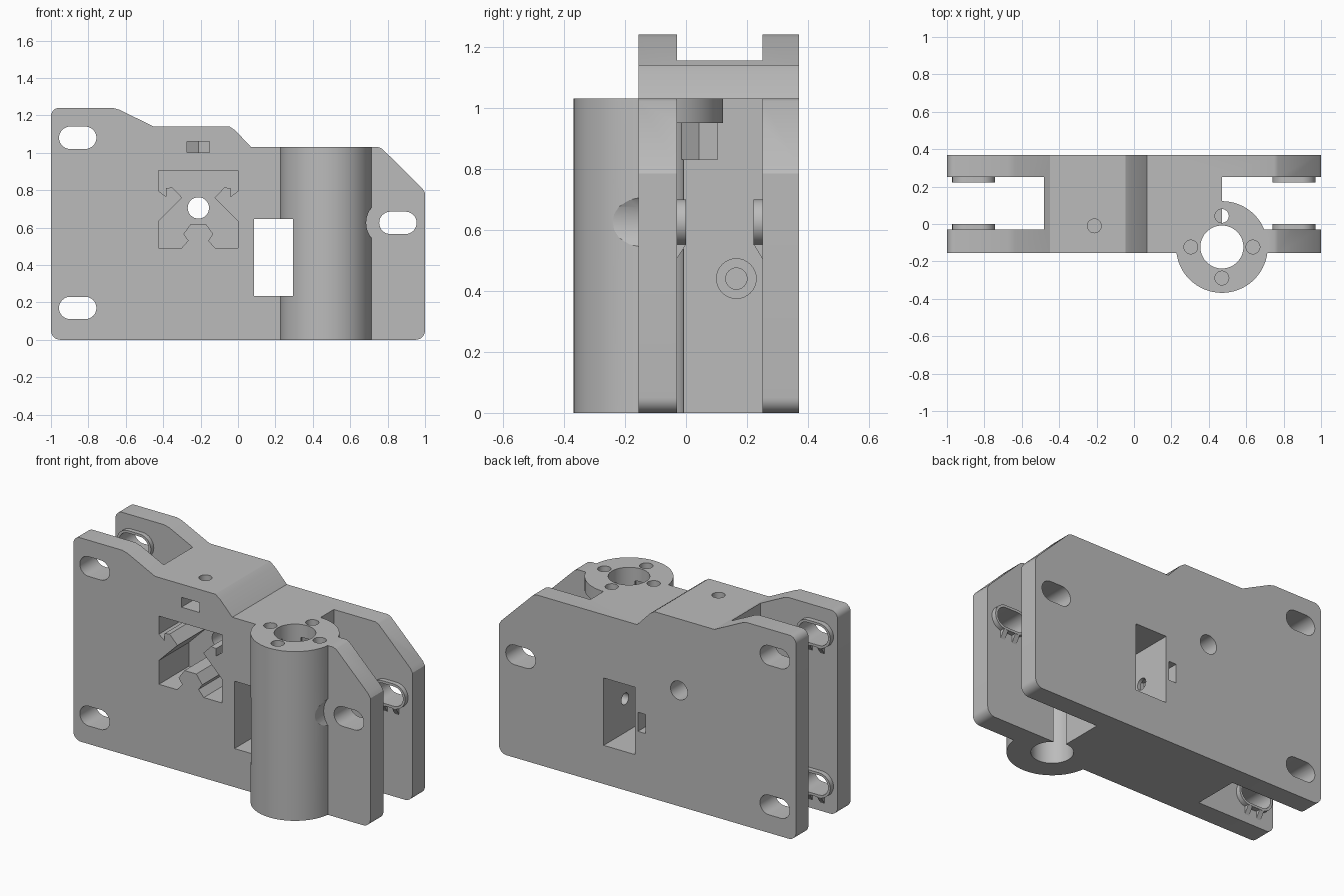
import bpy, bmesh, math

old = bpy.data.objects.get("Cube")
if old:
    bpy.data.objects.remove(old, do_unlink=True)

grey = bpy.data.materials.new("plain_grey")
grey.use_nodes = True
grey.diffuse_color = (0.5, 0.5, 0.5, 1)
grey.node_tree.nodes["Principled BSDF"].inputs["Base Color"].default_value = (0.5, 0.5, 0.5, 1)


def prism(name, profile, axis, d0, d1):
    """Extrude a closed 2D profile along an axis from d0 to d1."""
    place = {"X": lambda a, b, d: (d, a, b),
             "Y": lambda a, b, d: (a, d, b),
             "Z": lambda a, b, d: (a, b, d)}[axis]
    bm = bmesh.new()
    low = [bm.verts.new(place(a, b, d0)) for a, b in profile]
    high = [bm.verts.new(place(a, b, d1)) for a, b in profile]
    bm.faces.new(low)
    bm.faces.new(high)
    n = len(profile)
    for i in range(n):
        j = (i + 1) % n
        bm.faces.new((low[i], low[j], high[j], high[i]))
    bmesh.ops.recalc_face_normals(bm, faces=bm.faces)
    mesh = bpy.data.meshes.new(name)
    bm.to_mesh(mesh)
    bm.free()
    mesh.materials.append(grey)
    obj = bpy.data.objects.new(name, mesh)
    bpy.context.collection.objects.link(obj)
    return obj


def rect(a0, a1, b0, b1):
    return [(a0, b0), (a1, b0), (a1, b1), (a0, b1)]


def ring(a, b, r, n=32, turn=0.0):
    return [(a + r * math.cos(turn + math.tau * i / n),
             b + r * math.sin(turn + math.tau * i / n)) for i in range(n)]


def slot(a, b, half, r, n=16):
    """Long rounded slot lying along the first direction."""
    pts = []
    for side, start in ((1, -math.pi / 2), (-1, math.pi / 2)):
        for i in range(n + 1):
            t = start + math.pi * i / n
            pts.append((a + side * half + r * math.cos(t), b + r * math.sin(t)))
    return pts


def corner(a, b, r, start, n=8):
    return [(a + r * math.cos(start + math.pi / 2 * i / n),
             b + r * math.sin(start + math.pi / 2 * i / n)) for i in range(n + 1)]


def combine(target, tool, operation="DIFFERENCE"):
    mod = target.modifiers.new("bool", "BOOLEAN")
    mod.operation = operation
    mod.solver = "EXACT"
    mod.object = tool
    bpy.context.view_layer.objects.active = target
    bpy.ops.object.modifier_apply(modifier=mod.name)
    bpy.data.objects.remove(tool, do_unlink=True)


def cut(profile, axis, d0, d1):
    combine(body, prism("cutter", profile, axis, d0, d1))


def add(profile, axis, d0, d1):
    combine(body, prism("addition", profile, axis, d0, d1), "UNION")


FRONT, BACK = -0.155, 0.37
GAP0, GAP1 = -0.03, 0.25
CX, CY, CR, TOP = 0.47, -0.123, 0.245, 1.03

# Main block with stepped top and rounded corners
outline = (corner(-0.95, 0.05, 0.05, math.pi) + corner(0.95, 0.05, 0.05, -math.pi / 2)
           + [(1, 0.785), (0.985, 0.81), (0.77, 1.022), (0.75, TOP), (0.07, TOP),
              (-0.015, 1.12), (-0.045, 1.14), (-0.45, 1.14), (-0.635, 1.23), (-0.67, 1.24)]
           + corner(-0.955, 1.195, 0.045, math.pi / 2))
body = prism("carriage_block", outline, "Y", FRONT, BACK)

# Gaps between the front and back plates at both ends
cut(rect(-1.2, -0.48, GAP0, GAP1), "Z", -0.5, 2)
cut(rect(CX, 1.2, GAP0, GAP1), "Z", -0.5, 2)

# Round bearing housing, only its top flange reaches into the gap
add(ring(CX, CY, CR, 96), "Z", 0, TOP)
cut(rect(CX, 1.2, GAP0, GAP1), "Z", -0.5, 0.95)

# Bosses with small ribs, then slotted holes through both plates
for x, z in ((-0.857, 1.08), (-0.857, 0.17), (0.855, 0.625)):
    for face, tip in ((GAP0, 0.0), (GAP1, 0.222)):
        root = face + (face - tip)
        add(slot(x, z, 0.04, 0.075), "Y", min(root, tip), max(root, tip))
        for off in (-0.04, 0.04):
            add([(root, z - 0.04), (tip, z - 0.04), (tip, z - 0.073),
                 (face, z - 0.12), (root, z - 0.12)], "X", x + off - 0.015, x + off + 0.015)
    cut(slot(x, z, 0.04, 0.06), "Y", -0.5, 0.5)
cut(slot(0.855, 0.625, 0.04, 0.13), "Y", -0.6, FRONT)

# Bore, flange screw holes and their nut pockets
cut(ring(CX, CY, 0.115, 64), "Z", -0.5, 2)
for i in range(4):
    t = i * math.pi / 2
    x, y = CX + 0.166 * math.cos(t), CY + 0.166 * math.sin(t)
    cut(ring(x, y, 0.07, 6, t + math.pi / 2), "Z", 0.83, 0.95)
    cut(ring(x, y, 0.037, 24), "Z", 0.9, 1.2)

# Rectangular window
cut(rect(0.085, 0.295, 0.235, 0.645), "Y", -0.6, 0.6)

# Rail-shaped pocket with a hole out of the back
PX = -0.212
half = [(0.212, 0.905), (0.212, 0.795), (0.173, 0.765), (0.173, 0.81), (0.14, 0.815),
        (0.087, 0.76), (0.212, 0.635), (0.212, 0.49), (0.09, 0.49), (0.055, 0.53),
        (0.08, 0.565), (0.04, 0.62)]
rail = [(PX + u, z) for u, z in half] + [(PX - u, z) for u, z in reversed(half)]
cut(rail, "Y", -0.4, 0.135)
cut(ring(PX, 0.705, 0.057), "Y", 0.1, 0.6)

# Clamping screw from the top with its nut slot
cut(ring(PX, -0.01, 0.037, 24), "Z", 0.88, 1.3)
cut([(-0.272, -0.4), (-0.152, -0.4), (-0.152, 0.025), (PX, 0.06), (-0.272, 0.025)],
    "Z", 1.0, 1.06)

# Side screw with sunk head and its nut slot from the back
cut(ring(0.165, 0.44, 0.035, 24), "X", -0.02, 0.6)
cut(ring(0.165, 0.44, 0.065), "X", 0.37, 0.6)
cut(rect(0.015, 0.065, 0.382, 0.498), "Y", 0.1, 0.6)

# Smooth round walls, sharp edges
bpy.ops.object.select_all(action="DESELECT")
body.select_set(True)
bpy.context.view_layer.objects.active = body
bpy.ops.object.shade_smooth_by_angle(angle=math.radians(25))
